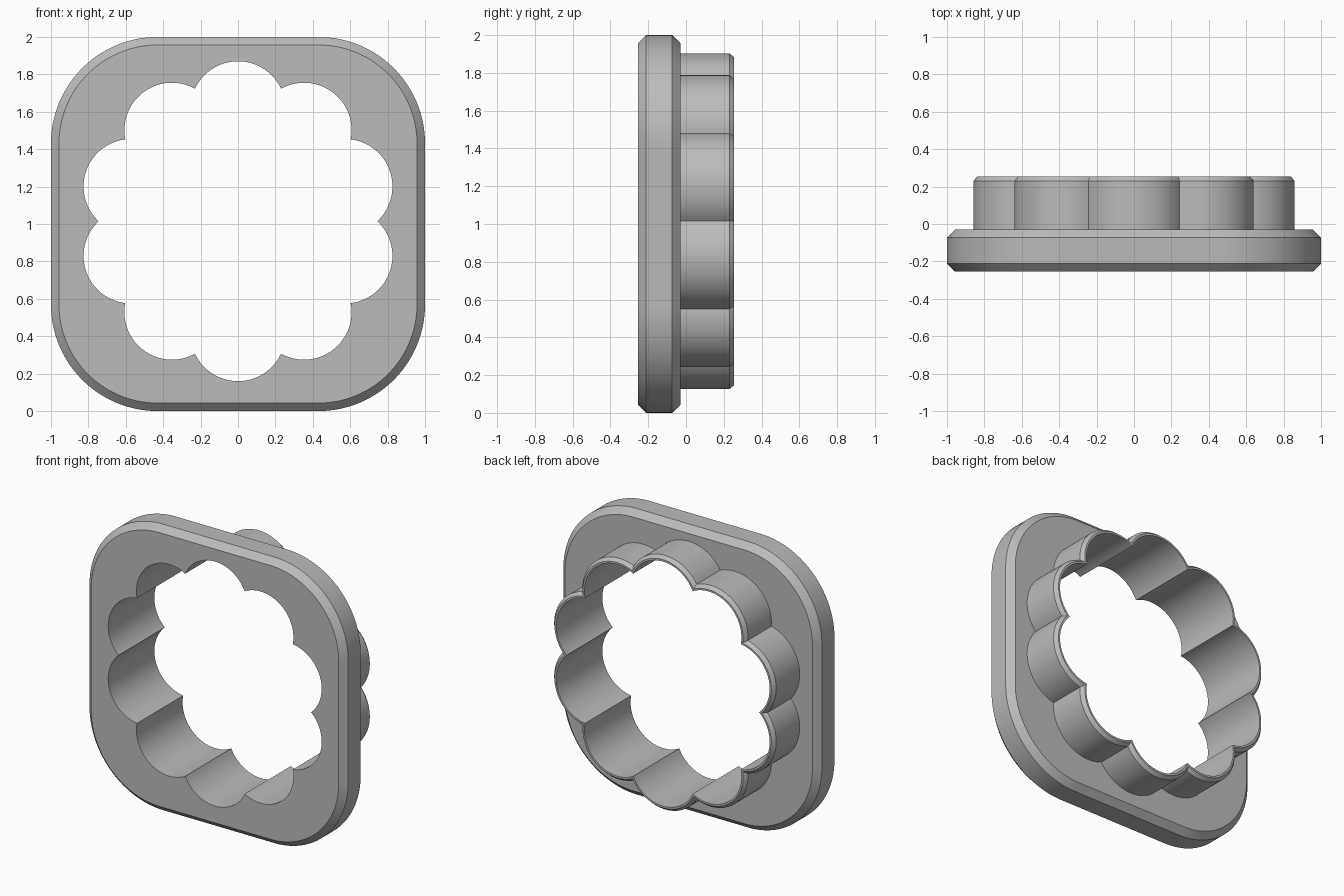
import bpy, bmesh
from math import sin, cos, radians, sqrt

if "Cube" in bpy.data.objects:
    bpy.data.objects.remove(bpy.data.objects["Cube"])

grey = bpy.data.materials.new("plain_grey")
grey.use_nodes = True
COLOR = (0.5, 0.5, 0.5, 1)
grey.diffuse_color = COLOR
grey.node_tree.nodes["Principled BSDF"].inputs["Base Color"].default_value = COLOR

STEPS = 360          # points per ring, one per degree
LOBES = 10
LOBE_OFFSET = 0.601  # distance of the lobe centres from the axis
FRONT, PLATE_BACK, BACK = -0.255, -0.03, 0.255
CHAMFER = 0.043


def flower(radius, y):
    """Ring of ten overlapping round lobes."""
    pts = []
    span = 360 / LOBES
    for i in range(STEPS):
        t = i * 360 / STEPS
        a = radians(t % span - span / 2)
        rho = LOBE_OFFSET * cos(a) + sqrt(radius ** 2 - (LOBE_OFFSET * sin(a)) ** 2)
        pts.append((rho * cos(radians(t)), y, 1.015 + rho * sin(radians(t))))
    return pts


def rounded_square(inset, y):
    """Ring following a square with round corners."""
    half, corner = 1 - inset, 0.57 - inset
    c = half - corner
    pts = []
    for i in range(STEPS):
        t = radians(i * 360 / STEPS)
        u, v = abs(cos(t)), abs(sin(t))
        rho = half / max(u, v)
        if min(u, v) * rho > c:
            b = c * (u + v)
            rho = b + sqrt(b * b - 2 * c * c + corner ** 2)
        pts.append((rho * cos(t), y, 1 + rho * sin(t)))
    return pts


def loft(name, rings):
    """Skin a list of equal rings with quads."""
    bm = bmesh.new()
    loops = [[bm.verts.new(p) for p in ring] for ring in rings]
    for a, b in zip(loops, loops[1:]):
        for j in range(STEPS):
            k = (j + 1) % STEPS
            bm.faces.new((a[j], b[j], b[k], a[k]))
    mesh = bpy.data.meshes.new(name)
    bm.to_mesh(mesh)
    bm.free()
    mesh.materials.append(grey)
    obj = bpy.data.objects.new(name, mesh)
    bpy.context.collection.objects.link(obj)
    bpy.ops.object.select_all(action="DESELECT")
    obj.select_set(True)
    bpy.context.view_layer.objects.active = obj
    bpy.ops.object.shade_smooth_by_angle(angle=radians(25))
    return obj


INNER, OUTER, LIP = 0.254, 0.287, 0.267

# Chamfered plate with the lobed opening
loft("plate", [
    flower(INNER, FRONT),
    rounded_square(CHAMFER, FRONT),
    rounded_square(0, FRONT + CHAMFER),
    rounded_square(0, PLATE_BACK - CHAMFER),
    rounded_square(CHAMFER, PLATE_BACK),
    flower(OUTER, PLATE_BACK),
])

# Thin lobed collar, its inner wall running through the plate
loft("collar", [
    flower(OUTER, PLATE_BACK),
    flower(OUTER, BACK - 0.025),
    flower(LIP, BACK),
    flower(INNER, BACK),
    flower(INNER, FRONT),
])
